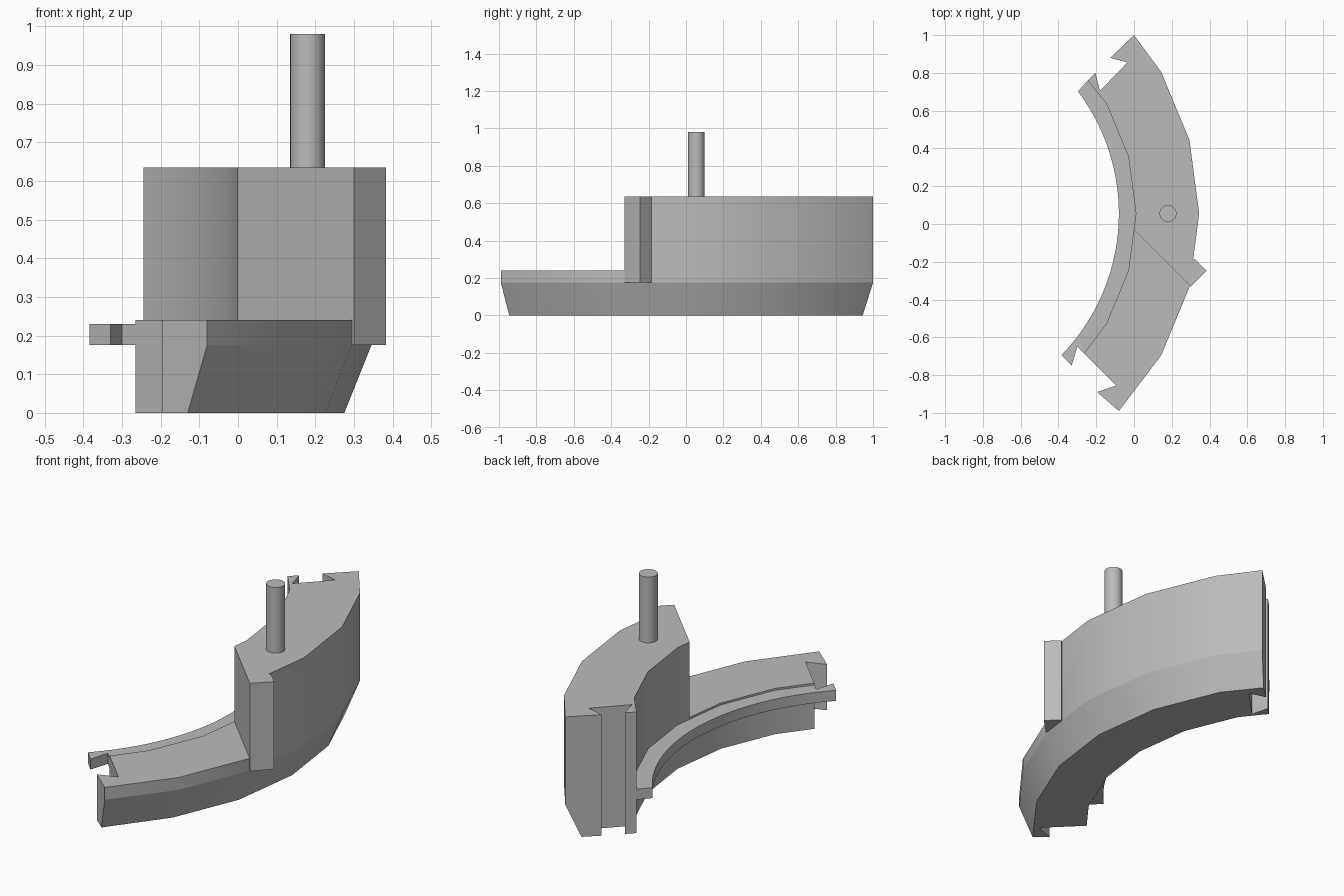
import bpy, bmesh
from math import sin, cos, radians

if "Cube" in bpy.data.objects:
    bpy.data.objects.remove(bpy.data.objects["Cube"])

grey = bpy.data.materials.new("plain_grey")
grey.use_nodes = True
grey.diffuse_color = (0.5, 0.5, 0.5, 1)
grey.node_tree.nodes["Principled BSDF"].inputs["Base Color"].default_value = (0.5, 0.5, 0.5, 1)

CX, CY = -1.155, 0.055   # centre of the ring the segment belongs to


def arc(r, start, end, steps):
    angles = [radians(start + (end - start) * i / steps) for i in range(steps + 1)]
    return [(CX + r * cos(a), CY + r * sin(a)) for a in angles]


def loft(name, sections):
    """Closed solid through (outline, height) sections, bottom to top."""
    bm = bmesh.new()
    rings = [[bm.verts.new((x, y, z)) for x, y in pts] for pts, z in sections]
    bm.faces.new(rings[0][::-1])
    bm.faces.new(rings[-1])
    for low, high in zip(rings, rings[1:]):
        for i in range(len(low)):
            j = (i + 1) % len(low)
            bm.faces.new((low[i], low[j], high[j], high[i]))
    bmesh.ops.recalc_face_normals(bm, faces=bm.faces)
    mesh = bpy.data.meshes.new(name)
    bm.to_mesh(mesh)
    bm.free()
    mesh.materials.append(grey)
    obj = bpy.data.objects.new(name, mesh)
    bpy.context.collection.objects.link(obj)
    return obj


def activate(obj):
    bpy.ops.object.select_all(action='DESELECT')
    obj.select_set(True)
    bpy.context.view_layer.objects.active = obj


def smooth(obj, angle=20):
    activate(obj)
    bpy.ops.object.shade_smooth_by_angle(angle=radians(angle))


# Curved body with dovetail grooves in both ends and a chamfered outer foot
back_end = [(-0.125, 0.88), (-0.035, 0.855), (-0.18, 0.705), (-0.205, 0.80), (-0.245, 0.76)]
front_end = [(-0.265, -0.685), (-0.095, -0.855), (-0.195, -0.89)]
rest = back_end + arc(1.165, 30, -30, 4) + front_end
wall = [(-0.08, -0.99)] + arc(1.5, -30, 30, 4) + [(0, 1)] + rest
foot = [(-0.13, -0.945)] + arc(1.43, -30, 30, 4) + [(-0.055, 0.945)] + rest
body = loft("curved_body", [(foot, 0), (wall, 0.175), (wall, 0.635)])

# Lower the front portion along a diagonal line
cutter = loft("step_cutter", [([(-1.03, 1 - 1.0 + 1), (-1.5, -1.5), (1.47, -1.5)], z) for z in (0.24, 1)])
cutter.hide_render = True
cut = body.modifiers.new("step", 'BOOLEAN')
cut.operation = 'DIFFERENCE'
cut.solver = 'EXACT'
cut.object = cutter
activate(body)
bpy.ops.object.modifier_apply(modifier="step")
bpy.data.objects.remove(cutter)
smooth(body)

# Upright corner rib beside the step
rib = [(0.30, -0.33), (0.383, -0.247), (0.32, -0.185), (0.26, -0.23), (0.28, -0.31)]
loft("corner_rib", [(rib, 0.175), (rib, 0.635)])

# Thin rail along the inner side
rail = (arc(1.075, -44.2, 37, 24) + [(-0.245, 0.76), (-0.225, 0.76)] + arc(1.18, 30, -30, 4)
        + [(-0.255, -0.68), (-0.265, -0.685), (-0.30, -0.65), (-0.33, -0.75)])
smooth(loft("inner_rail", [(rail, 0.175), (rail, 0.23)]))

# Round pin on top
bpy.ops.mesh.primitive_cylinder_add(vertices=32, radius=0.045, depth=0.355,
                                    location=(0.18, CY, 0.8025))
pin = bpy.context.object
pin.name = "top_pin"
pin.data.materials.append(grey)
smooth(pin, 30)
